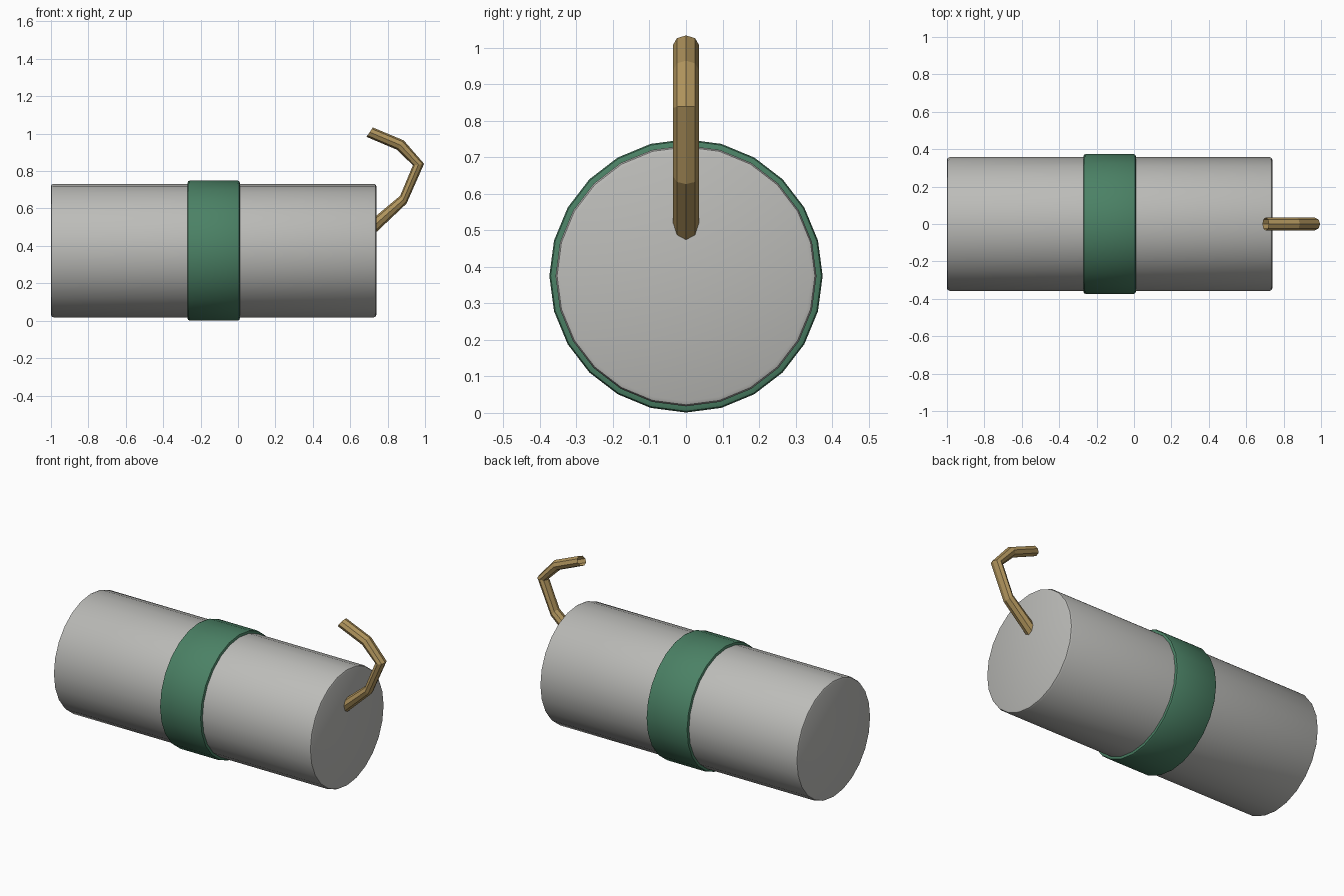
import bpy, bmesh, math
from mathutils import Vector

if "Cube" in bpy.data.objects:
    bpy.data.objects.remove(bpy.data.objects["Cube"])


def material(name, color):
    m = bpy.data.materials.new(name)
    m.diffuse_color = (*color, 1)
    m.use_nodes = True
    m.node_tree.nodes["Principled BSDF"].inputs["Base Color"].default_value = m.diffuse_color
    return m


grey = material("light_grey", (0.50, 0.50, 0.48))
green = material("green", (0.07, 0.22, 0.13))
tan = material("tan", (0.44, 0.30, 0.11))
AXIS_Z = 0.375


def drum(name, x0, x1, radius, bevel, mat):
    """24-sided cylinder lying along x with softened rims."""
    bpy.ops.mesh.primitive_cylinder_add(
        vertices=24, radius=radius, depth=x1 - x0,
        location=((x0 + x1) / 2, 0, AXIS_Z), rotation=(0, math.pi / 2, 0))
    ob = bpy.context.object
    ob.name = name
    ob.data.materials.append(mat)
    mod = ob.modifiers.new("rim", 'BEVEL')
    mod.width = bevel
    mod.segments = 2
    mod.limit_method = 'ANGLE'
    mod.angle_limit = math.radians(40)
    bpy.ops.object.modifier_apply(modifier="rim")
    bpy.ops.object.shade_smooth_by_angle(angle=math.radians(30))
    return ob


# Main canister and the wrapped band
drum("canister", -1.0, 0.74, 0.357, 0.014, grey)
drum("band", -0.27, 0.01, 0.374, 0.012, green)

# Bent fuse: each ring is a centre (x, z) and its half thickness vector (x, z)
rings = [
    ((0.715, 0.497), (0.022, -0.026)),
    ((0.884, 0.647), (0.017, -0.021)),
    ((0.965, 0.835), (0.030, 0.004)),
    ((0.868, 0.939), (0.018, 0.025)),
    ((0.704, 1.008), (0.017, 0.025)),
]
SIDES = 8
bm = bmesh.new()
loops = []
for (cx, cz), (hx, hz) in rings:
    loop = []
    for i in range(SIDES):
        a = 2 * math.pi * i / SIDES
        c = math.cos(a)
        loop.append(bm.verts.new(Vector((cx + hx * c, 0.035 * math.sin(a), cz + hz * c))))
    loops.append(loop)
for a, b in zip(loops, loops[1:]):
    for i in range(SIDES):
        j = (i + 1) % SIDES
        bm.faces.new((a[i], a[j], b[j], b[i]))
bmesh.ops.recalc_face_normals(bm, faces=bm.faces)
me = bpy.data.meshes.new("fuse")
bm.to_mesh(me)
bm.free()
me.materials.append(tan)
fuse = bpy.data.objects.new("fuse", me)
bpy.context.collection.objects.link(fuse)
